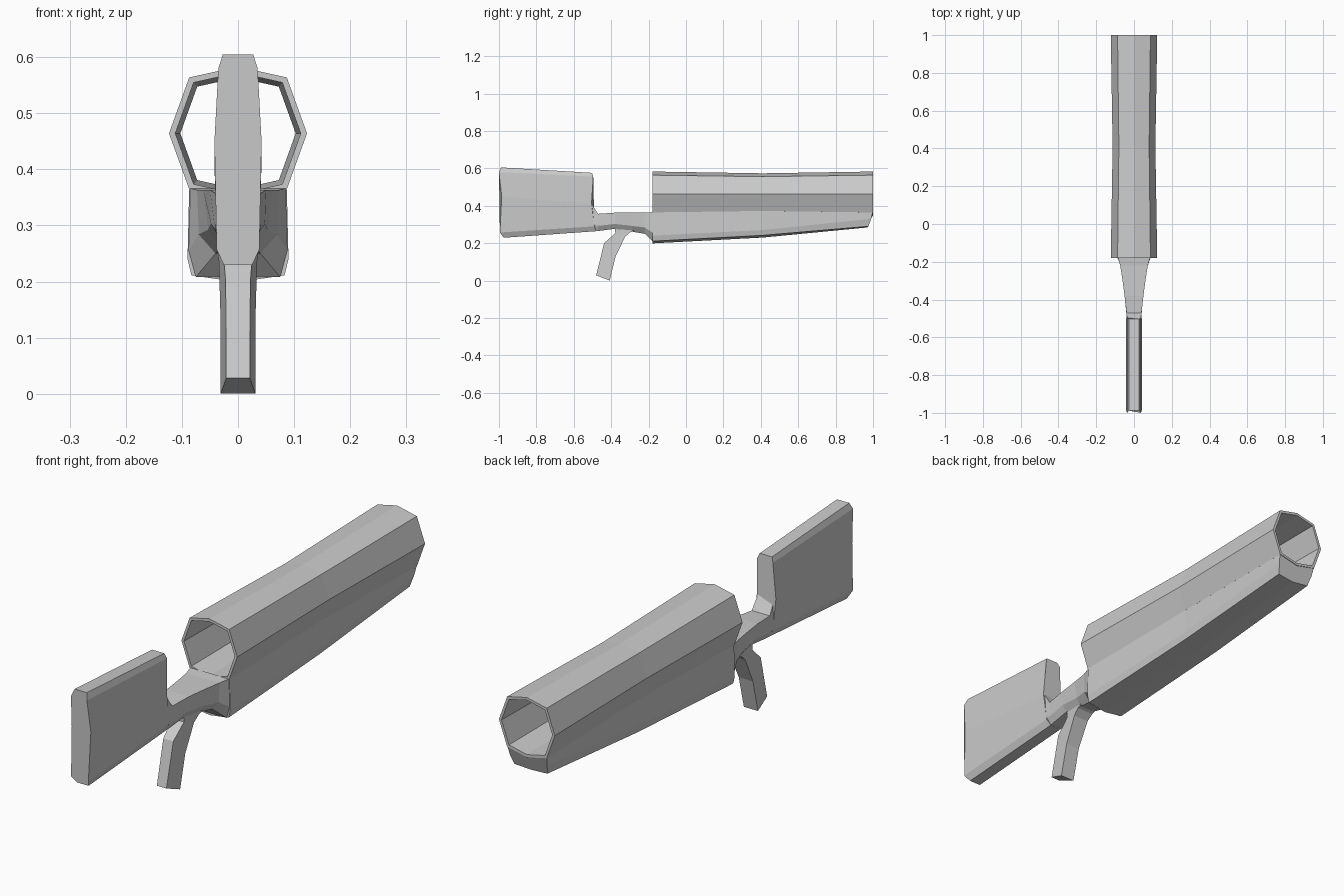
import bpy, bmesh
from math import sin, cos, pi


def loft(name, rings, loop=False):
    """Skin a list of equal-length rings; cap the ends unless the rings loop."""
    bm = bmesh.new()
    vs = [[bm.verts.new(p) for p in r] for r in rings]
    n = len(rings[0])
    pairs = list(zip(vs, vs[1:])) + ([(vs[-1], vs[0])] if loop else [])
    for a, b in pairs:
        for i in range(n):
            j = (i + 1) % n
            bm.faces.new((a[i], a[j], b[j], b[i]))
    if not loop:
        bm.faces.new(vs[0])
        bm.faces.new(vs[-1][::-1])
    bmesh.ops.recalc_face_normals(bm, faces=bm.faces)
    me = bpy.data.meshes.new(name)
    bm.to_mesh(me)
    bm.free()
    ob = bpy.data.objects.new(name, me)
    bpy.context.collection.objects.link(ob)
    return ob


def mirror(half):
    """Complete a ring from its right half; centre points are kept single."""
    return half + [(-x, y, z) for x, y, z in reversed(half) if x > 0]


# Hollow eight-sided barrel shell, slightly waisted in the middle
def octagon(y, s, inset):
    pts = []
    for k in range(8):
        a = k * pi / 4
        zr = 0.119 if k % 2 == 0 else 0.141
        t = 1 - inset / 0.12
        pts.append((0.123 * cos(a) * s * t, y, 0.464 + zr * sin(a) * s * t))
    return pts


stations = [(-0.18, 1.0), (0.41, 0.92), (1.0, 1.0)]
loft("barrel_shell",
     [octagon(y, s, 0) for y, s in stations] +
     [octagon(y, s, 0.011) for y, s in reversed(stations)], loop=True)

# Fore-end body under the barrel, with a slanted nose
loft("fore_end", [mirror(h) for h in (
    [(0, -0.178, 0.347), (0.087, -0.178, 0.365), (0.09, -0.178, 0.24),
     (0.083, -0.178, 0.211), (0, -0.178, 0.199)],
    [(0, 0.41, 0.356), (0.08, 0.41, 0.373), (0.083, 0.41, 0.27),
     (0.078, 0.41, 0.242), (0, 0.41, 0.23)],
    [(0, 0.998, 0.347), (0.087, 0.998, 0.365), (0.082, 0.99, 0.33),
     (0.073, 0.975, 0.29), (0, 0.97, 0.284)])])

# Neck joining the stock to the fore-end: y, top, bottom, half widths
neck = [(-0.52, 0.43, 0.262, 0.036, 0.038, 0.024),
        (-0.505, 0.41, 0.263, 0.036, 0.039, 0.024),
        (-0.47, 0.357, 0.265, 0.04, 0.041, 0.026),
        (-0.38, 0.363, 0.277, 0.05, 0.048, 0.03),
        (-0.29, 0.363, 0.262, 0.062, 0.053, 0.033),
        (-0.22, 0.363, 0.25, 0.073, 0.07, 0.04),
        (-0.178, 0.366, 0.208, 0.085, 0.088, 0.075)]
loft("neck", [mirror([(w1, y, t), (w2, y, b + 0.3 * (t - b)), (w3, y, b)])
              for y, t, b, w1, w2, w3 in neck])

# Shoulder stock with chamfered top and bottom
widths = (0.027, 0.035, 0.042, 0.038, 0.025)
rear = [(-0.988, 0.605), (-1.0, 0.58), (-0.985, 0.45), (-0.995, 0.257), (-0.975, 0.229)]
front = [(-0.502, 0.576), (-0.496, 0.556), (-0.505, 0.41), (-0.49, 0.29), (-0.48, 0.264)]
loft("stock", [mirror([(w, y, z) for w, (y, z) in zip(widths, side)])
               for side in (rear, front)])

# Pistol grip, narrower along its back edge: (back y, z), (front y, z)
grip = [((-0.38, 0.30), (-0.255, 0.275), 0.029, 0.04),
        ((-0.378, 0.255), (-0.30, 0.257), 0.027, 0.037),
        ((-0.395, 0.238), (-0.325, 0.235), 0.025, 0.034),
        ((-0.438, 0.2), (-0.376, 0.13), 0.022, 0.031),
        ((-0.48, 0.028), (-0.408, 0.0), 0.021, 0.031)]
loft("grip", [mirror([(wb, *b), (wf, *f)]) for b, f, wb, wf in grip])
